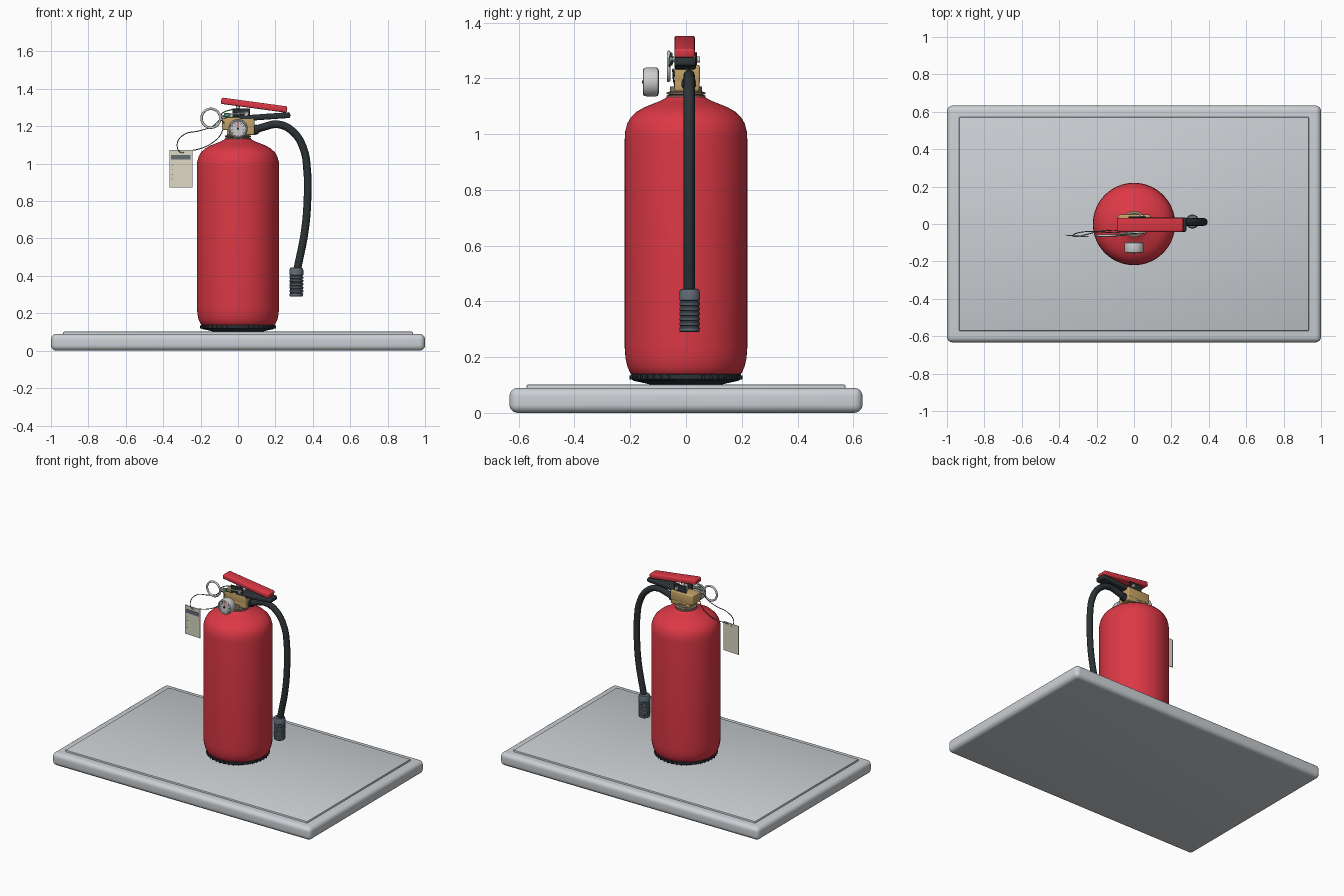
import bpy, bmesh
from math import sin, cos, pi, atan2
from mathutils import Vector, Matrix

if "Cube" in bpy.data.objects:
    bpy.data.objects.remove(bpy.data.objects["Cube"])

mats = {}
COL = dict(red=(0.72, 0.04, 0.06, 1), black=(0.025, 0.032, 0.036, 1), brass=(0.55, 0.36, 0.13, 1),
           steel=(0.55, 0.56, 0.57, 1), plinth=(0.6, 0.63, 0.66, 1), white=(0.85, 0.86, 0.85, 1),
           paper=(0.72, 0.69, 0.56, 1), green=(0.1, 0.35, 0.2, 1), grey=(0.12, 0.15, 0.18, 1),
           bronze=(0.3, 0.22, 0.15, 1))


def finish(ob, col):
    if col not in mats:
        mats[col] = bpy.data.materials.new(col)
        mats[col].diffuse_color = COL[col]
    ob.data.materials.clear()
    ob.data.materials.append(mats[col])
    bpy.ops.object.select_all(action='DESELECT')
    ob.select_set(True)
    bpy.context.view_layer.objects.active = ob
    bpy.ops.object.shade_smooth_by_angle(angle=0.6)
    return ob


def from_bm(name, bm, col, mat=None):
    bmesh.ops.recalc_face_normals(bm, faces=bm.faces[:])
    me = bpy.data.meshes.new(name)
    bm.to_mesh(me)
    bm.free()
    if mat:
        me.transform(mat)
    ob = bpy.data.objects.new(name, me)
    bpy.context.collection.objects.link(ob)
    return finish(ob, col)


def box(name, lo, hi, col, bevel=0.0, seg=3, mat=None):
    bm = bmesh.new()
    bmesh.ops.create_cube(bm, size=1)
    for v in bm.verts:
        v.co = Vector([(a + b) / 2 + (b - a) * c for a, b, c in zip(lo, hi, v.co)])
    if bevel:
        bmesh.ops.bevel(bm, geom=bm.edges[:], offset=bevel, segments=seg, profile=0.5, affect='EDGES')
    return from_bm(name, bm, col, mat)


def lathe(name, prof, col, mat=None, n=64):
    """Revolve (radius, z) points around z, capping both ends."""
    bm = bmesh.new()
    rings = [[bm.verts.new((r * cos(2 * pi * i / n), r * sin(2 * pi * i / n), z)) for i in range(n)]
             for r, z in prof]
    for a, b in zip(rings, rings[1:]):
        for i in range(n):
            bm.faces.new((a[i], a[(i + 1) % n], b[(i + 1) % n], b[i]))
    bm.faces.new(rings[0])
    bm.faces.new(rings[-1])
    return from_bm(name, bm, col, mat)


def rod(name, p, q, r, col, n=20):
    p, q = Vector(p), Vector(q)
    rot = (q - p).to_track_quat('Z', 'Y').to_matrix().to_4x4()
    return lathe(name, [(r, 0), (r, (q - p).length)], col, Matrix.Translation(p) @ rot, n)


def tube(name, pts, r, col, res=10, cyclic=False):
    cu = bpy.data.curves.new(name, 'CURVE')
    cu.dimensions = '3D'
    cu.bevel_depth, cu.bevel_resolution, cu.use_fill_caps = r, 4, True
    cu.resolution_u = res
    sp = cu.splines.new('BEZIER')
    sp.bezier_points.add(len(pts) - 1)
    sp.use_cyclic_u = cyclic
    for b, p in zip(sp.bezier_points, pts):
        b.co = p
        b.handle_left_type = b.handle_right_type = 'AUTO'
    ob = bpy.data.objects.new(name, cu)
    bpy.context.collection.objects.link(ob)
    bpy.ops.object.select_all(action='DESELECT')
    ob.select_set(True)
    bpy.context.view_layer.objects.active = ob
    bpy.ops.object.convert(target='MESH')
    return finish(bpy.context.view_layer.objects.active, col)


# Plinth with raised top panel
box("plinth", (-1, -0.633, 0), (1, 0.633, 0.09), 'plinth', 0.03, 6)
box("plinth_panel", (-0.935, -0.572, 0.07), (0.935, 0.572, 0.102), 'plinth', 0.006, 2)

# Foot ring with small grip ribs
lathe("foot_ring", [(0.13, 0.102), (0.15, 0.107), (0.188, 0.115), (0.197, 0.122), (0.197, 0.138), (0.185, 0.142)], 'black')
for i in range(40):
    a = 2 * pi * i / 40
    box("foot_rib", (0.194, -0.004, 0.119), (0.202, 0.004, 0.134), 'black', mat=Matrix.Rotation(a, 4, 'Z'))

# Cylinder body
lathe("tank", [(0.15, 0.125), (0.185, 0.13), (0.2, 0.143), (0.21, 0.165), (0.217, 0.195), (0.22, 0.235),
               (0.22, 0.6), (0.22, 0.98), (0.218, 1.01), (0.211, 1.037), (0.198, 1.06), (0.177, 1.08),
               (0.15, 1.096), (0.12, 1.108), (0.095, 1.118), (0.078, 1.126), (0.066, 1.135)], 'red')

# Threaded collar
lathe("neck", [(0.058, 1.12), (0.058, 1.17)], 'bronze', n=48)
for z in (1.122, 1.133, 1.144):
    lathe("thread", [(0.058, z - 0.004), (0.07, z), (0.07, z + 0.005), (0.058, z + 0.009)], 'bronze', n=48)

# Valve block
box("valve_block", (-0.085, -0.042, 1.18), (0.088, 0.05, 1.248), 'brass', 0.008)
box("valve_lower", (-0.06, -0.042, 1.153), (0.088, 0.048, 1.2), 'brass', 0.008)
rod("hose_fitting", (0.08, 0.01, 1.178), (0.105, 0.01, 1.184), 0.026, 'black', 24)
for s in (-1, 1):
    box("bracket", (-0.03, s * 0.036 - 0.003, 1.235), (0.065, s * 0.036 + 0.003, 1.295), 'black', 0.002, 1)
rod("pivot_bolt", (0.043, -0.047, 1.267), (0.043, 0.05, 1.267), 0.011, 'steel')
rod("valve_stem", (0, 0, 1.24), (0, 0, 1.325), 0.012, 'steel')

# Squeeze lever and carrying handle
tilt = Matrix.Translation((0.086, -0.005, 1.313)) @ Matrix.Rotation(0.135, 4, 'Y')
box("squeeze_lever", (-0.178, -0.037, -0.017), (0.178, 0.037, 0.017), 'red', 0.009, 3, tilt)
tilt = Matrix.Translation((0.14, -0.003, 1.25)) @ Matrix.Rotation(-0.07, 4, 'Y')
box("carry_handle", (-0.14, -0.039, -0.015), (0.14, 0.039, 0.016), 'black', 0.01, 3, tilt)

# Hose and ribbed nozzle
y = 0.011
tube("hose", [(0.08, y, 1.176), (0.14, y, 1.197), (0.215, y, 1.21), (0.295, y, 1.17), (0.35, y, 1.08),
              (0.37, y, 0.96), (0.371, y, 0.8), (0.357, y, 0.64), (0.318, y, 0.44)], 0.0205, 'black')
prof = [(0.032, 0.29), (0.036, 0.293)]
for i in range(6):
    z = 0.305 + i * 0.018
    prof += [(0.037, z), (0.033, z + 0.003), (0.033, z + 0.007), (0.037, z + 0.01)]
prof += [(0.037, 0.432), (0.033, 0.443), (0.018, 0.446)]
lathe("nozzle", prof, 'grey', Matrix.Translation((0.312, 0.013, 0)), 40)

# Pressure gauge facing front
face = Matrix.Translation((0, -0.097, 1.187)) @ Matrix.Rotation(pi / 2, 4, 'X')
lathe("gauge_case", [(0.04, 0), (0.05, 0.004), (0.052, 0.012), (0.052, 0.045), (0.049, 0.055),
                     (0.044, 0.058), (0.041, 0.056), (0.04, 0.05)], 'steel', face, 48)
lathe("gauge_dial", [(0.04, 0.045), (0.04, 0.052)], 'white', face, 48)
for i in range(9):
    a = -2.2 + i * 0.55
    box("gauge_tick", (-0.0015, 0.027, 0.05), (0.0015, 0.036, 0.0535), 'black',
        mat=face @ Matrix.Rotation(a, 4, 'Z'))
box("gauge_needle", (-0.002, -0.008, 0.053), (0.002, 0.03, 0.056), 'red', mat=face)
lathe("gauge_hub", [(0.006, 0.05), (0.006, 0.06)], 'black', face, 16)

# Safety pin, pull ring and green seal
ring = [(-0.145 + 0.05 * cos(2 * pi * i / 12), -0.062, 1.243 + 0.05 * sin(2 * pi * i / 12)) for i in range(12)]
tube("pull_ring", ring, 0.0065, 'steel', 5, True)
tube("safety_pin", [(-0.097, -0.06, 1.25), (-0.06, -0.052, 1.26), (0.0, -0.047, 1.267), (0.06, -0.046, 1.27)], 0.005, 'steel')
tube("seal_strap", [(-0.09, -0.06, 1.25), (-0.05, -0.055, 1.285), (0.01, -0.05, 1.275),
                    (0.0, -0.05, 1.255), (-0.05, -0.055, 1.25)], 0.003, 'green', 6, True)
box("seal_tab", (-0.075, -0.063, 1.25), (-0.045, -0.055, 1.27), 'green', 0.002, 1)

# Inspection tag on a wire loop
tag = Matrix.Translation((-0.305, -0.063, 0)) @ Matrix.Rotation(-0.06, 4, 'Z')
box("tag", (-0.062, -0.002, 0.872), (0.062, 0.002, 1.074), 'paper', 0.001, 1, tag)
box("tag_header", (-0.052, -0.004, 1.022), (0.052, 0, 1.047), 'grey', mat=tag)
for i in range(4):
    box("tag_dot", (-0.047, -0.0035, 0.915 + i * 0.025), (-0.042, 0, 0.92 + i * 0.025), 'grey', mat=tag)
rod("tag_eyelet", (-0.305, -0.067, 1.06), (-0.305, -0.059, 1.06), 0.007, 'steel')
tube("tag_wire", [(-0.305, -0.067, 1.06), (-0.325, -0.06, 1.105), (-0.29, -0.045, 1.155), (-0.21, -0.04, 1.175),
                  (-0.14, -0.045, 1.197), (-0.085, -0.045, 1.23), (-0.088, -0.035, 1.165),
                  (-0.14, -0.035, 1.11), (-0.21, -0.045, 1.078), (-0.27, -0.06, 1.068)], 0.0025, 'grey', 8, True)

for m in bpy.data.materials:
    if m.users and not m.is_grease_pencil:
        m.use_nodes = True
        m.node_tree.nodes["Principled BSDF"].inputs["Base Color"].default_value = m.diffuse_color
